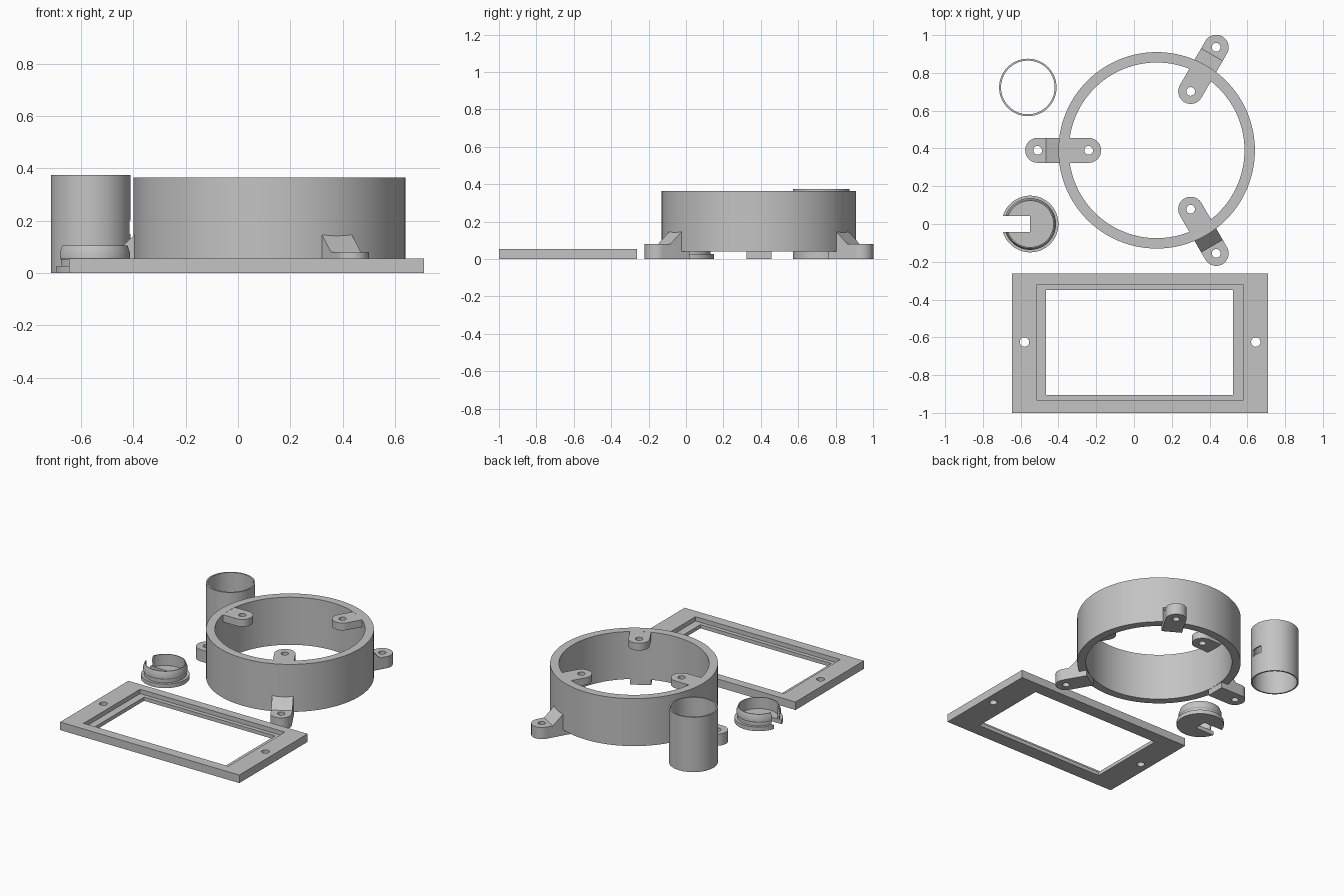
import bpy, bmesh
from math import sin, cos, pi, radians
from mathutils import Matrix

cube = bpy.data.objects.get("Cube")
if cube:
    bpy.data.objects.remove(cube, do_unlink=True)

GREY = (0.55, 0.55, 0.55, 1)
mat = bpy.data.materials.new("plain grey")
mat.use_nodes = True
mat.diffuse_color = GREY
mat.node_tree.nodes["Principled BSDF"].inputs["Base Color"].default_value = GREY


def finish(bm, name):
    bmesh.ops.recalc_face_normals(bm, faces=bm.faces)
    mesh = bpy.data.meshes.new(name)
    bm.to_mesh(mesh)
    bm.free()
    mesh.materials.append(mat)
    obj = bpy.data.objects.new(name, mesh)
    bpy.context.collection.objects.link(obj)
    return obj


def activate(obj):
    bpy.ops.object.select_all(action='DESELECT')
    obj.select_set(True)
    bpy.context.view_layer.objects.active = obj


def prism(name, outline, z0, z1, matrix=Matrix()):
    """Extrude a flat outline from z0 to z1."""
    bm = bmesh.new()
    face = bm.faces.new([bm.verts.new((x, y, z0)) for x, y in outline])
    new = bmesh.ops.extrude_face_region(bm, geom=[face])["geom"]
    top = [v for v in new if isinstance(v, bmesh.types.BMVert)]
    bmesh.ops.translate(bm, verts=top, vec=(0, 0, z1 - z0))
    bmesh.ops.transform(bm, matrix=matrix, verts=bm.verts)
    return finish(bm, name)


def lathe(name, profile, steps, closed=True):
    """Spin an (r, z) profile around the z axis."""
    bm = bmesh.new()
    vs = [bm.verts.new((r, 0, z)) for r, z in profile]
    pairs = list(zip(vs, vs[1:])) + ([(vs[-1], vs[0])] if closed else [])
    edges = [bm.edges.new(p) for p in pairs]
    bmesh.ops.spin(bm, geom=vs + edges, cent=(0, 0, 0), axis=(0, 0, 1),
                   angle=2 * pi, steps=steps)
    bmesh.ops.remove_doubles(bm, verts=bm.verts, dist=1e-5)
    return finish(bm, name)


def rect(x0, x1, y0, y1):
    return [(x0, y0), (x1, y0), (x1, y1), (x0, y1)]


def circle(x, y, r, n=32):
    return [(x + r * cos(2 * pi * i / n), y + r * sin(2 * pi * i / n)) for i in range(n)]


def tongue(start, end, r, n=24):
    """Strip along x with a square start and a round end."""
    side = 1 if end > start else -1
    arc = [(end + side * r * cos(a), r * sin(a))
           for a in (-pi / 2 + pi * i / n for i in range(n + 1))]
    return [(start, -r)] + arc + [(start, r)]


def cut(obj, cutter):
    cutter.hide_render = True
    mod = obj.modifiers.new("cut", 'BOOLEAN')
    mod.operation = 'DIFFERENCE'
    mod.solver = 'EXACT'
    mod.object = cutter
    activate(obj)
    bpy.ops.object.modifier_apply(modifier=mod.name)
    bpy.data.objects.remove(cutter, do_unlink=True)


def place(obj, x=0, y=0, turn=0):
    obj.location = (x, y, 0)
    obj.rotation_euler.z = turn
    activate(obj)
    bpy.ops.object.shade_smooth_by_angle(angle=radians(30))


# Rectangular frame with a rebated window and two screw holes
frame = prism("frame_plate", rect(-0.645, 0.71, -1, -0.262), 0, 0.055)
cut(frame, prism("window_cutter", rect(-0.465, 0.525, -0.905, -0.35), -0.1, 0.1))
cut(frame, prism("rebate_cutter", rect(-0.515, 0.58, -0.932, -0.322), 0.025, 0.1))
for x in (-0.58, 0.645):
    cut(frame, prism("hole_cutter", circle(x, -0.625, 0.025), -0.1, 0.1))
place(frame)

# Large ring housing
CX, CY = 0.12, 0.39
ring = lathe("ring_wall", [(0.465, 0.04), (0.52, 0.04), (0.52, 0.365), (0.465, 0.365)], 128)
place(ring, CX, CY)

# Three outer mounting feet with gussets, and three inner screw tabs
HALF = 0.066
upright = Matrix.Rotation(pi / 2, 4, 'X')
for label, degrees in (("left_back", 60), ("left_front", -60), ("right", 180)):
    turn = radians(degrees)
    foot = prism(label + "_foot", tongue(0.466, 0.63, HALF), 0, 0.08)
    cut(foot, prism("hole_cutter", circle(0.63, 0, 0.023), -0.1, 0.2))
    gusset = prism(label + "_gusset",
                   [(0.49, 0.07), (0.585, 0.07), (0.585, 0.08), (0.512, 0.15), (0.49, 0.15)],
                   -HALF, HALF, upright)
    tab = prism(label + "_inner_tab", tongue(0.49, 0.36, HALF), 0.315, 0.3645)
    cut(tab, prism("hole_cutter", circle(0.36, 0, 0.023), 0.2, 0.5))
    for part in (foot, gusset, tab):
        place(part, CX, CY, turn)

# Thin tube with a small side slot
tube = lathe("tube", [(0.142, 0), (0.152, 0), (0.152, 0.375), (0.142, 0.375)], 96)
cut(tube, prism("slot_cutter", rect(0.1, 0.2, -0.04, 0.04), 0.15, 0.2))
place(tube, -0.562, 0.723)

# Flanged cap with a raised lip and a slot through one side
cap = lathe("slotted_cap",
            [(0, 0), (0.15, 0), (0.15, 0.028), (0.132, 0.028), (0.132, 0.05),
             (0.137, 0.058), (0.137, 0.08), (0.128, 0.105), (0.122, 0.105),
             (0.122, 0.028), (0, 0.028)], 96, closed=False)
cut(cap, prism("slot_cutter", rect(-0.2, 0, -0.042, 0.042), -0.1, 0.2))
place(cap, -0.55, 0)
